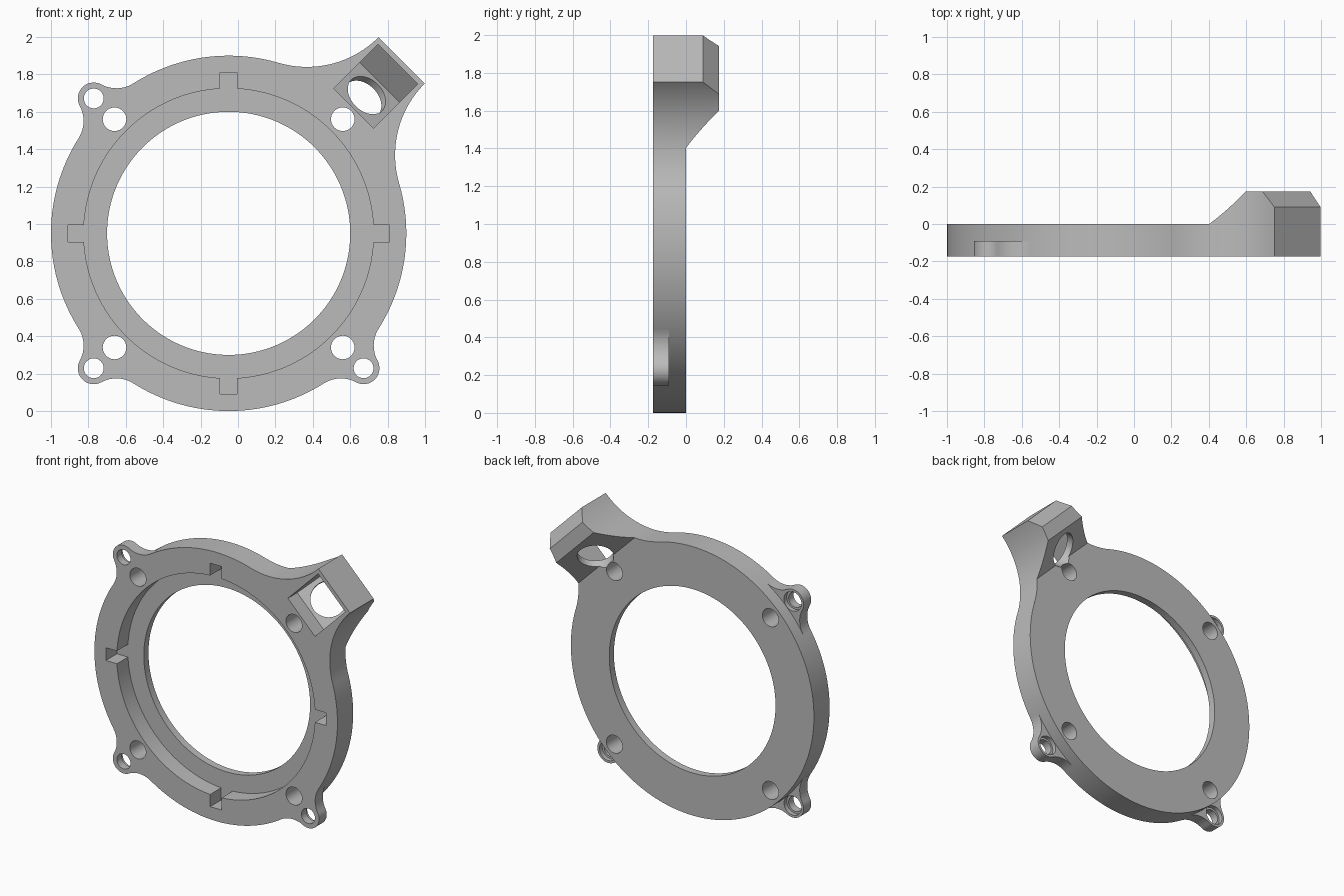
import bpy, bmesh
from math import sin, cos, pi, sqrt, atan2, radians
from mathutils import Vector

cube = bpy.data.objects.get("Cube")
if cube:
    bpy.data.objects.remove(cube, do_unlink=True)

CX, CZ = -0.05, 0.95                  # ring centre
FRONT, BACK, ARM_BACK = -0.175, 0.0, 0.175
RING_R, END_R, HALF_W = 0.95, 1.307, 0.175

grey = bpy.data.materials.new("plain grey")
grey.use_nodes = True
grey.diffuse_color = (0.5, 0.5, 0.5, 1)
grey.node_tree.nodes["Principled BSDF"].inputs["Base Color"].default_value = (0.5, 0.5, 0.5, 1)


def polar(r, t, y, angle):
    """Point at radial distance r, sideways offset t and depth y."""
    a = radians(angle)
    return Vector((CX + r * cos(a) - t * sin(a), y, CZ + r * sin(a) + t * cos(a)))


def solid(name, pts, lo, hi, place):
    """Extrude a closed outline between lo and hi, mapped by place(u, v, w)."""
    bm = bmesh.new()
    low = [bm.verts.new(place(u, v, lo)) for u, v in pts]
    high = [bm.verts.new(place(u, v, hi)) for u, v in pts]
    bm.faces.new(low)
    bm.faces.new(high[::-1])
    for i in range(len(pts)):
        j = (i + 1) % len(pts)
        bm.faces.new((low[i], high[i], high[j], low[j]))
    bmesh.ops.recalc_face_normals(bm, faces=bm.faces)
    me = bpy.data.meshes.new(name)
    bm.to_mesh(me)
    bm.free()
    me.materials.append(grey)
    ob = bpy.data.objects.new(name, me)
    bpy.context.collection.objects.link(ob)
    return ob


def flat(angle):
    return lambda u, v, w: polar(u, v, w, angle)


def side(angle):
    return lambda u, v, w: polar(u, w, v, angle)


def arc(cx, cy, r, a0, a1, n):
    return [(cx + r * cos(a0 + (a1 - a0) * i / n), cy + r * sin(a0 + (a1 - a0) * i / n))
            for i in range(n + 1)]


def circle(cx, cy, r, n):
    return arc(cx, cy, r, 0, 2 * pi, n)[:-1]


def mirrored(pts):
    return pts + [(u, -v) for u, v in reversed(pts)]


def combine(target, tool, operation):
    mod = target.modifiers.new("combine", 'BOOLEAN')
    mod.operation, mod.solver, mod.object = operation, 'EXACT', tool
    bpy.context.view_layer.objects.active = target
    bpy.ops.object.modifier_apply(modifier=mod.name)
    bpy.data.objects.remove(tool, do_unlink=True)


# Main ring
ring = solid("mounting_ring", circle(0, 0, RING_R, 160), FRONT, BACK, flat(0))

# Flared sensor arm: concave sides tangent to the ring, then a bevelled side profile
fr = (END_R**2 + HALF_W**2 - RING_R**2) / (2 * (RING_R - HALF_W))
fc = HALF_W + fr
flare = arc(END_R, fc, fr, -pi / 2, -pi + atan2(fc, END_R), 24)
arm = solid("sensor_arm", mirrored(flare + [(0.8, 0.43)]), FRONT, ARM_BACK, flat(45))
profile = [(0.7, FRONT - 0.1), (1.4, FRONT - 0.1), (1.4, -0.003), (1.222, ARM_BACK),
           (1.222, 0.3), (1.125, 0.3), (1.125, ARM_BACK), (0.95, BACK), (0.7, BACK)]
combine(arm, solid("arm_profile", profile, -0.7, 0.7, side(45)), 'INTERSECT')
combine(ring, arm, 'UNION')

# Three thin screw ears blended into the ring
EAR_D, EAR_R, BLEND = 1.02, 0.085, 0.17
A, B = RING_R + BLEND, EAR_R + BLEND
bu = (A * A - B * B + EAR_D**2) / (2 * EAR_D)
bv = sqrt(A * A - bu * bu)
to_ear = atan2(bv, bu - EAR_D)
ear_half = (arc(EAR_D, 0, EAR_R, 0, to_ear, 14)
            + arc(bu, bv, BLEND, to_ear - pi, atan2(bv, bu) - pi, 12)[1:] + [(0.85, 0.2)])
for angle in (135, 225, 315):
    ear = solid("screw_ear", mirrored(ear_half[1:])+ [ear_half[0]], FRONT, -0.09, flat(angle))
    combine(ring, ear, 'UNION')

# Centre opening, front recess and its four key slots
combine(ring, solid("opening", circle(0, 0, 0.65, 128), -0.5, 0.5, flat(0)), 'DIFFERENCE')
combine(ring, solid("recess", circle(0, 0, 0.775, 144), -0.5, -0.052, flat(0)), 'DIFFERENCE')
for angle in range(0, 360, 90):
    slot = solid("slot", mirrored([(0.7, 0.045), (0.86, 0.045)]), -0.5, -0.052, flat(angle))
    combine(ring, slot, 'DIFFERENCE')

# Bolt holes through the ring, and ear holes with a shallow rear counterbore
for angle in (45, 135, 225, 315):
    combine(ring, solid("bolt_hole", circle(0.863, 0, 0.063, 40), -0.5, 0.5, flat(angle)), 'DIFFERENCE')
    if angle != 45:
        combine(ring, solid("ear_hole", circle(EAR_D, 0, 0.053, 40), -0.5, -0.05, flat(angle)), 'DIFFERENCE')
        combine(ring, solid("counterbore", circle(EAR_D, 0, 0.068, 40), -0.12, -0.05, flat(angle)), 'DIFFERENCE')

# V-bottomed pocket in the arm and the slanted hole through its wall
pocket = [(0.945, -0.3), (1.28, -0.3), (1.28, -0.01), (1.142, 0.127), (0.945, -0.07)]
combine(ring, solid("pocket", pocket, -0.15, 0.15, side(45)), 'DIFFERENCE')
k = sqrt(0.5)
slanted = lambda u, v, w: polar(1.044 + k * (u - w), v, 0.029 + k * (u + w), 45)
combine(ring, solid("sensor_hole", circle(0, 0, 0.117, 56), -0.1, 0.2, slanted), 'DIFFERENCE')

# Smooth curved walls, crisp edges
bpy.ops.object.select_all(action='DESELECT')
ring.select_set(True)
bpy.context.view_layer.objects.active = ring
bpy.ops.object.shade_smooth_by_angle(angle=radians(25))
